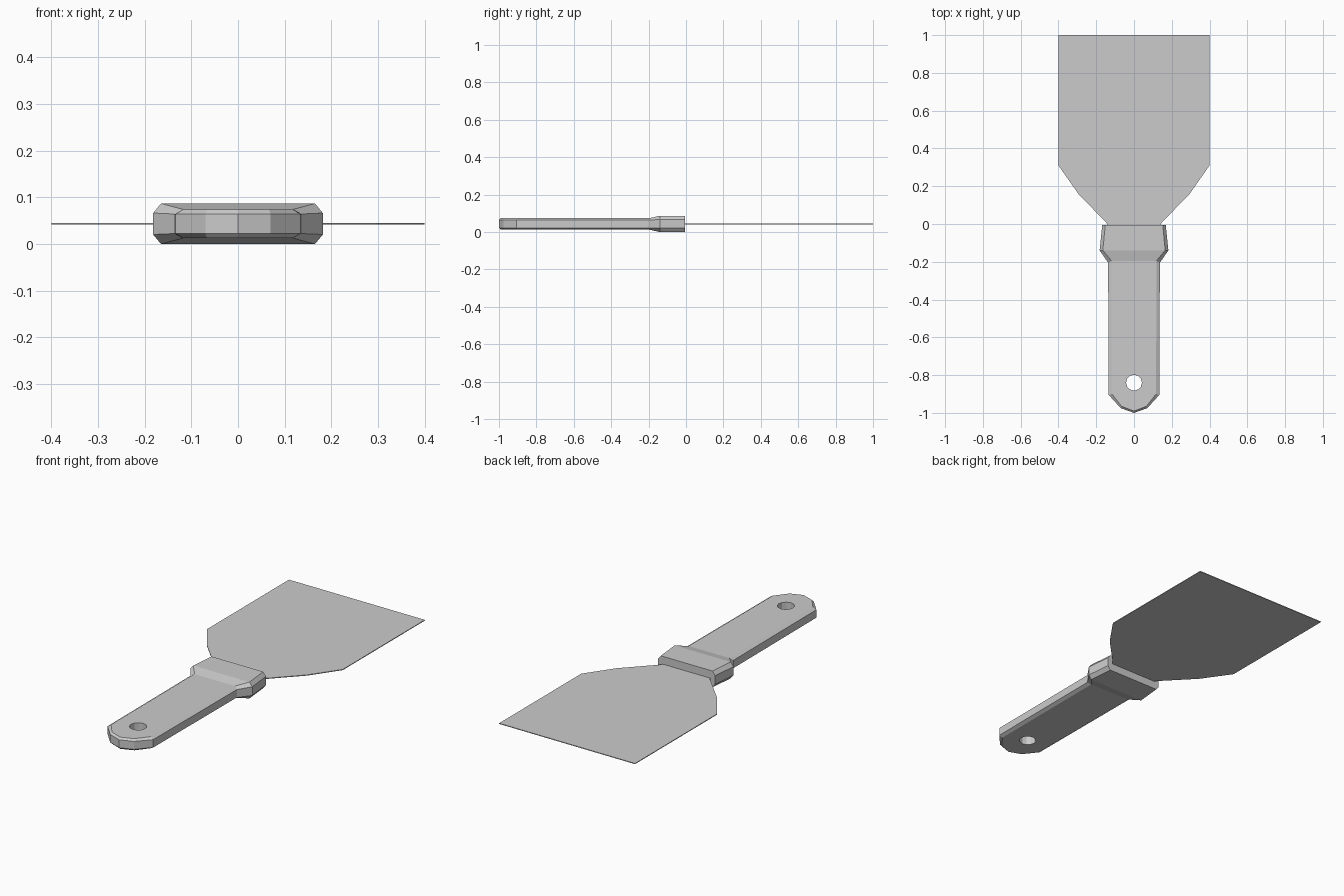
import bpy, bmesh, math

if "Cube" in bpy.data.objects:
    bpy.data.objects.remove(bpy.data.objects["Cube"])

ZC = 0.0435  # mid height of the tool


def finish(bm, name):
    bmesh.ops.remove_doubles(bm, verts=bm.verts, dist=1e-5)
    bmesh.ops.recalc_face_normals(bm, faces=bm.faces)
    mesh = bpy.data.meshes.new(name)
    bm.to_mesh(mesh)
    bm.free()
    obj = bpy.data.objects.new(name, mesh)
    bpy.context.collection.objects.link(obj)
    return obj


# Handle: chamfered eight-sided sections lofted from collar to rounded tip
# side y, flat y, side half-width, flat half-width, side half-height, flat half-height
stations = [
    (-0.005, -0.005, 0.168, 0.152, 0.023, 0.0435),
    (-0.140, -0.140, 0.182, 0.165, 0.023, 0.0435),
    (-0.205, -0.195, 0.137, 0.119, 0.021, 0.031),
    (-0.905, -0.900, 0.134, 0.117, 0.021, 0.031),
    (-0.975, -0.965, 0.070, 0.066, 0.021, 0.031),
    (-1.000, -0.990, 0.000, 0.000, 0.021, 0.031),
]
bm = bmesh.new()
rings = []
for ys, yf, ws, wf, hs, hf in stations:
    half = [(wf, yf, -hf), (ws, ys, -hs), (ws, ys, hs), (wf, yf, hf)]
    pts = half + [(-x, y, z) for x, y, z in reversed(half)]
    rings.append([bm.verts.new((x, y, z + ZC)) for x, y, z in pts])
for a, b in zip(rings, rings[1:]):
    for i in range(8):
        j = (i + 1) % 8
        bm.faces.new((a[i], a[j], b[j], b[i]))
bm.faces.new(rings[0])
handle = finish(bm, "handle")

# Hanging hole
bm = bmesh.new()
bmesh.ops.create_cone(bm, cap_ends=True, segments=12, radius1=0.042,
                      radius2=0.042, depth=0.3)
cutter = finish(bm, "hole_cutter")
cutter.location = (0, -0.84, ZC)
cutter.hide_render = True
cutter.hide_viewport = True
cut = handle.modifiers.new("hanging_hole", 'BOOLEAN')
cut.operation = 'DIFFERENCE'
cut.solver = 'EXACT'
cut.object = cutter

# Blade: thin mirrored outline, extruded
side = [(0.14, -0.005), (0.145, 0.005), (0.295, 0.16), (0.4, 0.31), (0.4, 1.0)]
outline = side + [(-x, y) for x, y in reversed(side)]
bm = bmesh.new()
face = bm.faces.new([bm.verts.new((x, y, ZC - 0.002)) for x, y in outline])
ext = bmesh.ops.extrude_face_region(bm, geom=[face], use_keep_orig=True)
bmesh.ops.translate(bm, vec=(0, 0, 0.004),
                    verts=[v for v in ext["geom"] if isinstance(v, bmesh.types.BMVert)])
finish(bm, "blade")
